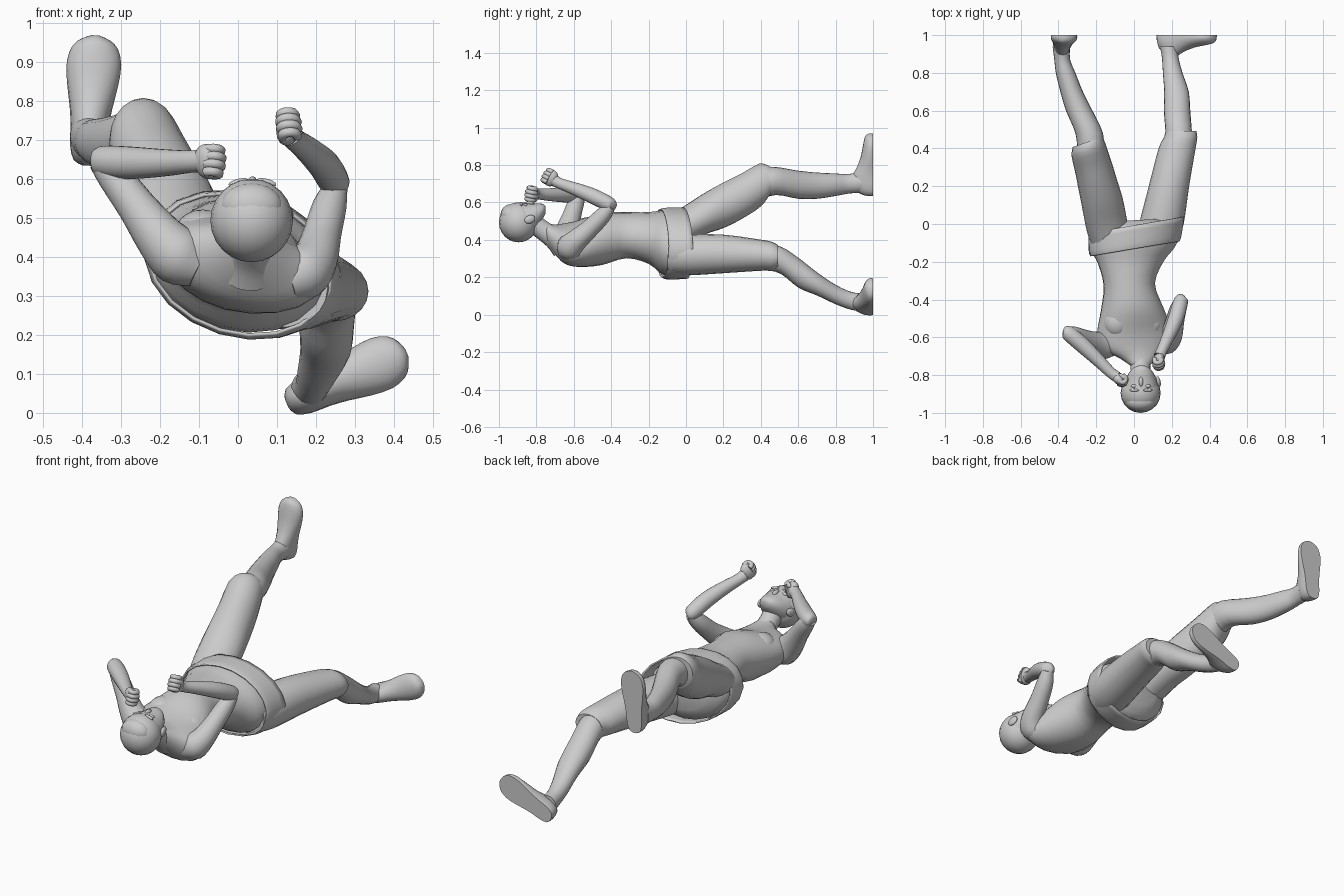
import bpy, bmesh, math
from mathutils import Vector, Matrix

N = 20  # points round every limb section


def smooth(keys, steps):
    """Catmull-Rom interpolation of number tuples."""
    out = []
    k = [keys[0]] + list(keys) + [keys[-1]]
    for i in range(1, len(k) - 2):
        for s in range(steps):
            t = s / steps
            out.append([0.5 * (2 * b + (c - a) * t + (2 * a - 5 * b + 4 * c - d) * t * t
                               + (3 * b - a - 3 * c + d) * t ** 3)
                        for a, b, c, d in zip(*k[i - 1:i + 3])])
    return out + [list(keys[-1])]


def skin(name, rings, caps=True, thick=0, angle=50):
    """Join successive rings of points into a smooth-shaded surface."""
    bm = bmesh.new()
    rows = [[bm.verts.new(p) for p in r] for r in rings]
    for a, b in zip(rows, rows[1:]):
        n = len(a)
        for i in range(n):
            bm.faces.new((a[i], a[(i + 1) % n], b[(i + 1) % n], b[i]))
    if caps:
        bm.faces.new(rows[0])
        bm.faces.new(rows[-1])
    bmesh.ops.recalc_face_normals(bm, faces=bm.faces)
    me = bpy.data.meshes.new(name)
    bm.to_mesh(me)
    bm.free()
    ob = bpy.data.objects.new(name, me)
    bpy.context.collection.objects.link(ob)
    bpy.context.view_layer.objects.active = ob
    bpy.ops.object.select_all(action='DESELECT')
    ob.select_set(True)
    bpy.ops.object.shade_smooth_by_angle(angle=math.radians(angle))
    if thick:
        m = ob.modifiers.new("thickness", 'SOLIDIFY')
        m.thickness = thick
        m.offset = 0
    return ob


def body(name, keys, roll=0, shear=0, steps=3, **kw):
    """Loft along y; keys are (x, y, z, half width, half depth)."""
    rings = []
    c, s = math.cos(math.radians(roll)), math.sin(math.radians(roll))
    for x, y, z, a, b in smooth(keys, steps):
        ring = []
        for i in range(N):
            t = 2 * math.pi * i / N
            u, v = a * math.cos(t), b * math.sin(t)
            dx = u * c - v * s
            ring.append((x + dx, y + shear * dx, z + u * s + v * c))
        rings.append(ring)
    return skin(name, rings, **kw)


def tube(name, keys, steps=3, **kw):
    """Round tube along any path; keys are (x, y, z, radius)."""
    pts = smooth(keys, steps)
    rings = []
    side = None
    for i, p in enumerate(pts):
        a, b = pts[max(i - 1, 0)], pts[min(i + 1, len(pts) - 1)]
        d = (Vector(b[:3]) - Vector(a[:3])).normalized()
        ref = side if side else d.orthogonal()
        side = (ref - d * ref.dot(d)).normalized()
        up = d.cross(side)
        rings.append([Vector(p[:3]) + p[3] * (side * math.cos(2 * math.pi * j / N)
                      + up * math.sin(2 * math.pi * j / N)) for j in range(N)])
    return skin(name, rings, **kw)


def blob(name, loc, scale, rot=(0, 0, 0)):
    bpy.ops.mesh.primitive_uv_sphere_add(segments=20, ring_count=12, location=loc, rotation=rot)
    ob = bpy.context.object
    ob.name = name
    ob.scale = scale
    bpy.ops.object.shade_smooth()
    return ob


# Torso, from neck base to pelvis
body("torso", [(.035, -.75, .44, .05, .05), (.03, -.705, .405, .11, .075),
               (.018, -.65, .38, .195, .10), (.003, -.57, .38, .205, .118),
               (-.01, -.45, .405, .168, .137), (-.025, -.32, .425, .137, .122),
               (-.015, -.2, .41, .18, .135), (-.003, -.12, .385, .232, .168),
               (.0, -.02, .385, .225, .165), (.0, .02, .385, .14, .10)],
     roll=-15, shear=.05)
for s in (-1, 1):
    blob("chest", (-.005 + s * .085, -.52, .435 - s * .022), (.075, .085, .065))

# Flared waistband, open toward the legs
body("waistband", [(.005, -.13, .382, .238, .175), (.006, -.10, .38, .248, .182),
                   (.012, -.005, .382, .256, .18)], roll=-17, shear=.17,
     caps=False, thick=.008)

# Trouser legs, lower legs
body("left_trouser", [(-.12, -.1, .43, .10, .10), (-.145, 0, .485, .105, .10),
                      (-.165, .1, .54, .105, .11), (-.19, .2, .585, .10, .122),
                      (-.215, .3, .635, .095, .122), (-.24, .39, .69, .09, .117),
                      (-.245, .435, .715, .08, .085)], roll=0, shear=.35)
body("right_trouser", [(.12, -.1, .32, .11, .10), (.145, 0, .32, .118, .11),
                       (.185, .2, .325, .107, .103), (.228, .4, .318, .098, .083),
                       (.247, .46, .312, .088, .077), (.248, .492, .31, .082, .062)])
body("left_shin", [(-.23, .38, .70, .07, .09), (-.237, .48, .715, .073, .075),
                   (-.29, .6, .695, .07, .075), (-.33, .7, .69, .06, .07),
                   (-.362, .8, .695, .052, .06), (-.38, .87, .70, .042, .052),
                   (-.385, .94, .71, .046, .058)])
body("right_shin", [(.24, .43, .31, .072, .07), (.235, .51, .29, .07, .073),
                    (.228, .6, .225, .07, .08), (.225, .7, .165, .065, .062),
                    (.205, .8, .108, .052, .052), (.192, .88, .075, .044, .048),
                    (.185, .94, .065, .048, .048)])

# Feet with flat soles on the plane y = 1: (distance, half width, height)
FOOT = [(0, .012, .03), (.012, .035, .07), (.05, .047, .105), (.10, .049, .115),
        (.15, .055, .088), (.21, .066, .066), (.265, .070, .055), (.305, .058, .047),
        (.325, .036, .038), (.335, .01, .022)]
for name, hx, hz, ang in (("left_foot", -.388, .635, 86), ("right_foot", .125, .024, 23)):
    f = Vector((math.cos(math.radians(ang)), 0, math.sin(math.radians(ang))))
    w = Vector((-f.z, 0, f.x))
    rings = []
    for u, hw, h in smooth(FOOT, 2):
        o = Vector((hx, 1, hz)) + f * u
        rings.append([o + w * hw * math.cos(2 * math.pi * i / N)
                      - Vector((0, h * max(0, .18 + .82 * math.sin(2 * math.pi * i / N)), 0))
                      for i in range(N)])
    skin(name, rings)

# Arms bent up in a guard
tube("left_upper_arm", [(-.10, -.645, .37, .05), (-.15, -.64, .40, .075),
                        (-.20, -.633, .45, .064),
                        (-.26, -.61, .53, .05), (-.32, -.585, .61, .043),
                        (-.355, -.575, .65, .032)])
tube("left_forearm", [(-.372, -.565, .645, .02), (-.352, -.575, .646, .039),
                      (-.28, -.635, .642, .042), (-.19, -.72, .642, .035),
                      (-.125, -.785, .645, .029), (-.09, -.81, .648, .03)])
tube("right_upper_arm", [(.12, -.64, .335, .05), (.165, -.62, .36, .072),
                         (.197, -.59, .395, .06),
                         (.215, -.52, .455, .05), (.235, -.445, .53, .044),
                         (.252, -.405, .58, .03)])
tube("right_forearm", [(.262, -.385, .577, .018), (.25, -.405, .588, .038),
                       (.222, -.50, .635, .041), (.18, -.60, .675, .034),
                       (.148, -.67, .70, .029), (.135, -.70, .715, .031)])

# Fists: palm, four curled fingers and a thumb
for side, c, ax, row in (("left", (-.078, -.82, .645), (.8, -.55, .05), (.25, .1, 1)),
                         ("right", (.13, -.722, .73), (-.15, -.8, .45), (-.1, .45, .9))):
    c, ax = Vector(c), Vector(ax).normalized()
    row = Vector(row)
    row = (row - ax * row.dot(ax)).normalized()
    nrm = ax.cross(row)
    rot = Matrix((ax, nrm, row)).transposed().to_euler()
    blob(side + "_palm", c, (.037, .03, .046), rot)
    for i in range(4):
        b = c + row * (i - 1.5) * .02
        k = 1 - .12 * (abs(i - 1.5) > 1)
        path = [b + (ax * p + nrm * q) * k for p, q in
                ((.008, .018), (.03, .016), (.038, .0), (.029, -.02), (.006, -.024))]
        tube(side + "_finger", [(*p, .0125) for p in path], steps=2)
    blob(side + "_thumb", c + row * .032 - nrm * .014 + ax * .012, (.027, .012, .013), rot)

# Neck with sloping shoulders, head and face
tube("neck", [(.03, -.66, .385, .085), (.032, -.70, .41, .065),
              (.034, -.75, .44, .053), (.036, -.83, .50, .052)])
body("head", [(.035, -.99, .50, .01, .01), (.035, -.975, .50, .05, .055),
              (.035, -.94, .50, .082, .088), (.035, -.88, .505, .094, .094),
              (.037, -.83, .512, .085, .083), (.038, -.79, .535, .066, .06),
              (.039, -.762, .555, .042, .036), (.039, -.75, .56, .018, .016)])
blob("hair", (.035, -.895, .494), (.106, .105, .107))
blob("fringe", (.035, -.94, .53), (.08, .052, .06))
blob("nose", (.037, -.835, .593), (.012, .026, .014), (-.1, 0, 0))
blob("lips", (.038, -.798, .584), (.022, .010, .009))
for s in (-1, 1):
    blob("ear", (.037 + s * .092, -.835, .51), (.012, .03, .022), (.4, 0, s * .2))
    blob("eye", (.037 + s * .035, -.858, .586), (.017, .010, .010))
    blob("brow", (.037 + s * .036, -.88, .592), (.026, .008, .009), (0, s * .25, 0))
